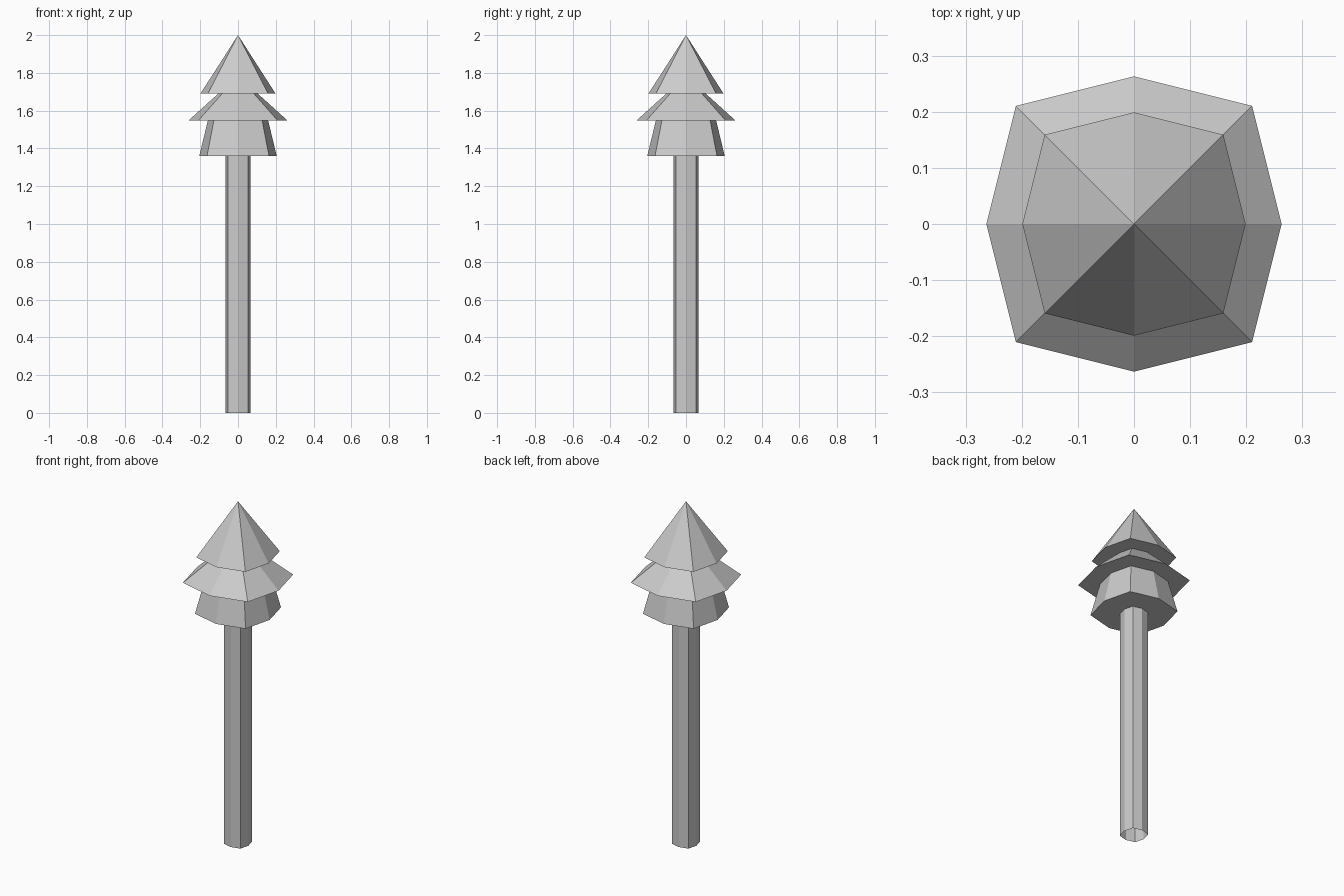
import bpy, bmesh
from math import cos, sin, pi

if "Cube" in bpy.data.objects:
    bpy.data.objects.remove(bpy.data.objects["Cube"])

DIAG = 0.16 * 2 ** 0.5 / 0.2   # diagonal corners sit further out than axis corners


def ring(bm, r, z):
    """Eight-sided, slightly squared ring."""
    verts = []
    for i in range(8):
        k = r * (DIAG if i % 2 else 1.0)
        verts.append(bm.verts.new((k * cos(i * pi / 4), k * sin(i * pi / 4), z)))
    return verts


def lathe(name, profile, cap_bottom=False, apex=None):
    """Skin rings listed from bottom to top as (radius, height)."""
    bm = bmesh.new()
    rings = [ring(bm, r, z) for r, z in profile]
    for a, b in zip(rings, rings[1:]):
        for i in range(8):
            j = (i + 1) % 8
            bm.faces.new((a[i], a[j], b[j], b[i]))
    if cap_bottom:
        bm.faces.new(rings[0][::-1])
    if apex is not None:
        tip = bm.verts.new((0, 0, apex))
        for i in range(8):
            bm.faces.new((rings[-1][i], rings[-1][(i + 1) % 8], tip))
    mesh = bpy.data.meshes.new(name)
    bm.to_mesh(mesh)
    bm.free()
    obj = bpy.data.objects.new(name, mesh)
    bpy.context.collection.objects.link(obj)
    return obj


# Bare trunk, an open tube
lathe("trunk", [(0.067, 0), (0.067, 1.36)])

# Three stacked foliage tiers with flat undersides
lathe("foliage", [(0.205, 1.36), (0.16, 1.547),
                  (0.263, 1.547), (0.105, 1.69),
                  (0.199, 1.69)], cap_bottom=True, apex=2.0)
